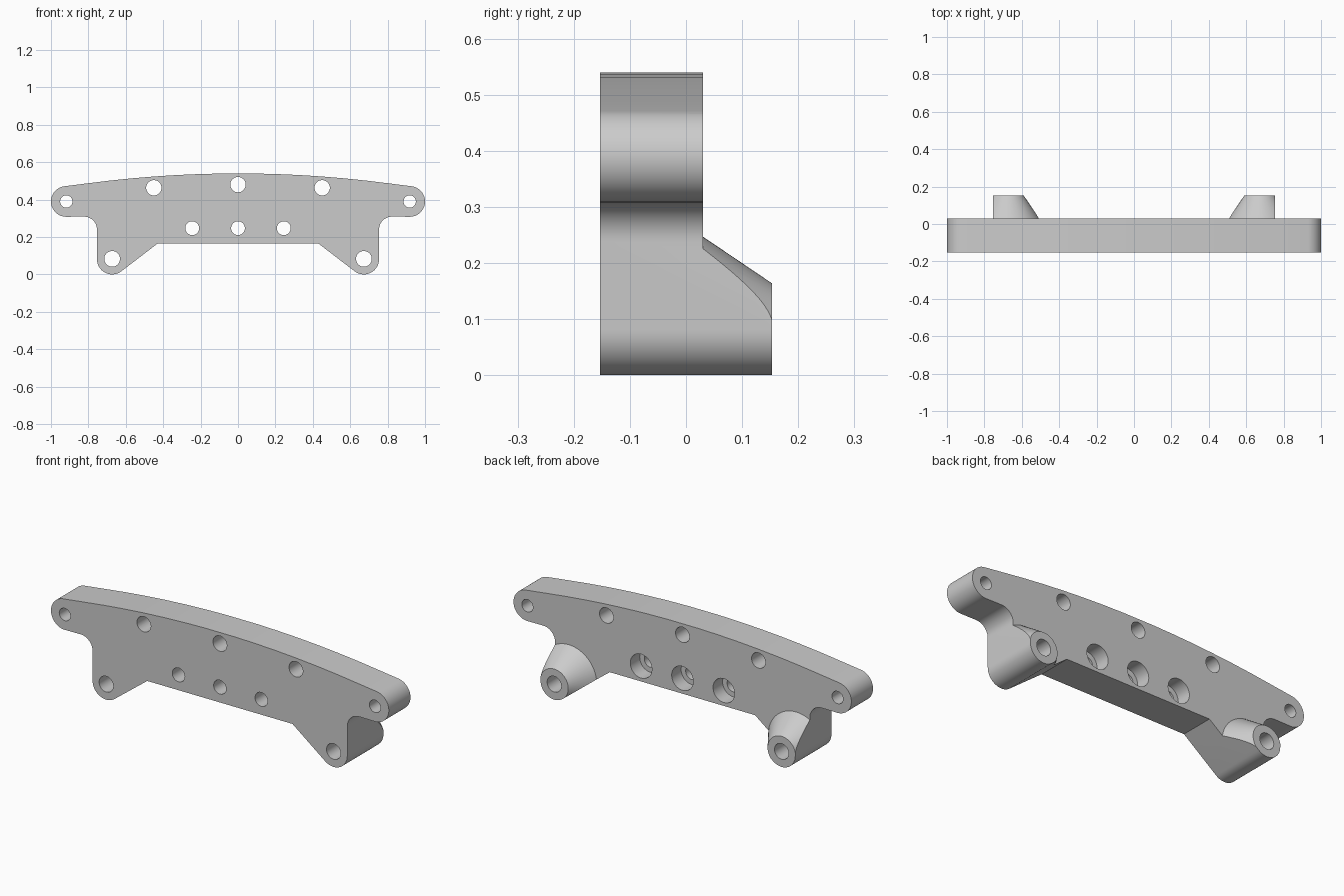
import bpy, bmesh, math
from mathutils import Matrix, Vector

if "Cube" in bpy.data.objects:
    bpy.data.objects.remove(bpy.data.objects["Cube"])

FRONT, FACE, BACK = -0.153, 0.03, 0.153
LEG, LUG, ROUND = (0.673, 0.081), (0.918, 0.39), 0.081

grey = bpy.data.materials.new("plain grey")
grey.use_nodes = True
grey.diffuse_color = (0.6, 0.6, 0.6, 1)
grey.node_tree.nodes["Principled BSDF"].inputs["Base Color"].default_value = (0.6, 0.6, 0.6, 1)


def make(name, bm):
    bmesh.ops.recalc_face_normals(bm, faces=bm.faces)
    mesh = bpy.data.meshes.new(name)
    bm.to_mesh(mesh)
    bm.free()
    mesh.materials.append(grey)
    obj = bpy.data.objects.new(name, mesh)
    bpy.context.collection.objects.link(obj)
    return obj


def arc(centre, radius, start, end, steps):
    angles = [math.radians(start + (end - start) * i / steps) for i in range(steps + 1)]
    return [(centre[0] + radius * math.cos(a), centre[1] + radius * math.sin(a)) for a in angles]


def add_cone(bm, x, z, r1, r2, y1, y2, sides=48):
    # Round solid along y, from radius r1 at y1 to r2 at y2
    place = Matrix.Translation((x, (y1 + y2) / 2, z)) @ Matrix.Rotation(-math.pi / 2, 4, "X")
    bmesh.ops.create_cone(bm, cap_ends=True, segments=sides, radius1=r1, radius2=r2,
                          depth=y2 - y1, matrix=place)


def cut(target, cutter):
    cutter.hide_render = True
    mod = target.modifiers.new("cut", "BOOLEAN")
    mod.operation, mod.solver, mod.object = "DIFFERENCE", "EXACT", cutter
    bpy.context.view_layer.update()
    graph = bpy.context.evaluated_depsgraph_get()
    mesh = bpy.data.meshes.new_from_object(target.evaluated_get(graph))
    target.modifiers.clear()
    target.data = mesh
    bpy.data.objects.remove(cutter)


# Bracket outline: right half from the bottom step to the top, then mirrored
half = [(0.43, 0.165)]
half += arc(LEG, ROUND, 233, 360, 16)
half += arc((0.824, 0.239), 0.07, 180, 90, 12)
half += arc(LUG, 0.082, 270, 441.3, 24)
rise, radius = 0.54, 6.1
half += [(x, rise - x * x / (2 * radius)) for x in (0.81, 0.69, 0.57, 0.45, 0.33, 0.21, 0.09)]
outline = half + [(-x, z) for x, z in reversed(half)]

bm = bmesh.new()
face = bm.faces.new([bm.verts.new((x, FRONT, z)) for x, z in outline])
moved = bmesh.ops.extrude_face_region(bm, geom=[face])["geom"]
bmesh.ops.translate(bm, vec=Vector((0, BACK - FRONT, 0)),
                    verts=[v for v in moved if isinstance(v, bmesh.types.BMVert)])
bracket = make("mounting_bracket", bm)

# Clear the back down to the plate, leaving a tapered boss on each leg
bm = bmesh.new()
bmesh.ops.create_cube(bm, size=1, matrix=Matrix.Translation((0, FACE + 0.08, 0.3))
                      @ Matrix.Diagonal((2.4, 0.16, 1, 1)))
clearance = make("back_clearance", bm)
bm = bmesh.new()
slope = 0.675
for side in (-1, 1):
    add_cone(bm, side * LEG[0], LEG[1], 0.166 + slope * 0.08, 0.166 - slope * 0.17,
             FACE - 0.08, FACE + 0.17, 64)
cut(clearance, make("boss_cones", bm))
cut(bracket, clearance)

# Through holes
bm = bmesh.new()
holes = [(0, 0.48, 0.041), (0, 0.247, 0.037)]
for x, z, r in ((0.918, 0.39, 0.033), (0.45, 0.463, 0.041),
                (0.245, 0.247, 0.037), (0.673, 0.083, 0.042)):
    holes += [(x, z, r), (-x, z, r)]
for x, z, r in holes:
    add_cone(bm, x, z, r, r, -0.3, 0.3, 40)
cut(bracket, make("hole_cutter", bm))

# Counterbores on the back of the lower middle row
bm = bmesh.new()
for x in (-0.245, 0, 0.245):
    add_cone(bm, x, 0.247, 0.064, 0.064, FACE - 0.08, 0.3, 40)
cut(bracket, make("counterbore_cutter", bm))

# Smooth rounds, sharp edges
bpy.ops.object.select_all(action="DESELECT")
bracket.select_set(True)
bpy.context.view_layer.objects.active = bracket
bpy.ops.object.shade_smooth_by_angle(angle=math.radians(25))
